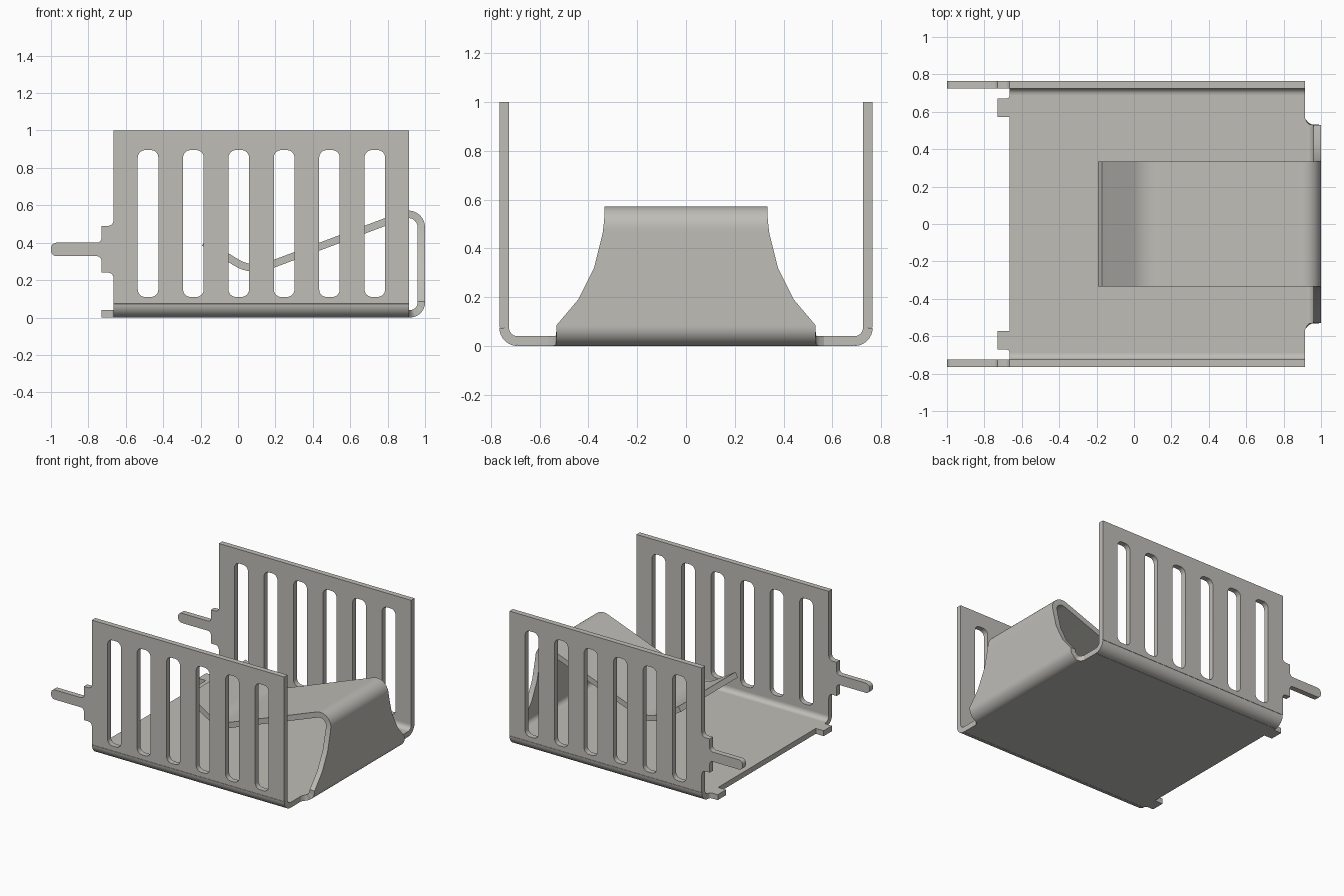
import bpy, bmesh, math
from mathutils import Vector, Matrix

if "Cube" in bpy.data.objects:
    bpy.data.objects.remove(bpy.data.objects["Cube"])

T = 0.04                       # sheet thickness
X0, X1 = -0.665, 0.915         # channel ends
WALL_Y = 0.745                 # mid plane of the side walls

steel = bpy.data.materials.new("plain steel")
steel.use_nodes = True
COLOR = (0.52, 0.51, 0.475, 1)
steel.diffuse_color = COLOR
steel.node_tree.nodes["Principled BSDF"].inputs["Base Color"].default_value = COLOR


def rounded(points, closed=True, steps=8):
    """Turn (a, b, radius) corners into a polyline with filleted corners."""
    out, n = [], len(points)
    for i, (a, b, r) in enumerate(points):
        p = Vector((a, b))
        if r == 0 or (not closed and i in (0, n - 1)):
            out.append(p)
            continue
        d0 = (Vector(points[i - 1][:2]) - p).normalized()
        d1 = (Vector(points[(i + 1) % n][:2]) - p).normalized()
        half = d0.angle(d1) / 2
        centre = p + (d0 + d1).normalized() * r / math.sin(half)
        start = p + d0 * r / math.tan(half) - centre
        end = p + d1 * r / math.tan(half) - centre
        sweep = math.atan2(start.x * end.y - start.y * end.x, start.dot(end))
        for k in range(steps + 1):
            out.append(centre + Matrix.Rotation(sweep * k / steps, 2) @ start)
    return [p for i, p in enumerate(out) if i == 0 or (p - out[i - 1]).length > 1e-4]


def finish(name, mesh):
    bm = bmesh.new()
    bm.from_mesh(mesh)
    bmesh.ops.remove_doubles(bm, verts=bm.verts, dist=1e-5)
    bmesh.ops.recalc_face_normals(bm, faces=bm.faces)
    bm.to_mesh(mesh)
    bm.free()
    mesh.materials.clear()
    mesh.materials.append(steel)
    ob = bpy.data.objects.new(name, mesh)
    bpy.context.collection.objects.link(ob)
    bpy.ops.object.select_all(action='DESELECT')
    ob.select_set(True)
    bpy.context.view_layer.objects.active = ob
    bpy.ops.object.shade_smooth_by_angle(angle=math.radians(35))
    return ob


def plate(name, loops, matrix):
    """Flat sheet from an outline followed by hole loops."""
    cu = bpy.data.curves.new(name, 'CURVE')
    cu.dimensions, cu.fill_mode, cu.extrude = '2D', 'BOTH', T / 2
    for loop in loops:
        sp = cu.splines.new('POLY')
        sp.points.add(len(loop) - 1)
        for q, p in zip(sp.points, loop):
            q.co = (p.x, p.y, 0, 1)
        sp.use_cyclic_u = True
    tmp = bpy.data.objects.new(name + "_outline", cu)
    bpy.context.collection.objects.link(tmp)
    deps = bpy.context.evaluated_depsgraph_get()
    mesh = bpy.data.meshes.new_from_object(tmp.evaluated_get(deps))
    bpy.data.objects.remove(tmp)
    mesh.transform(matrix)
    return finish(name, mesh)


def ribbon(name, path, half_width, place):
    """Bent sheet that follows a path; place(u, z, w) maps into space."""
    bm = bmesh.new()
    rings = []
    for i, p in enumerate(path):
        t = (path[min(i + 1, len(path) - 1)] - path[max(i - 1, 0)]).normalized()
        n = Vector((-t.y, t.x)) * T / 2
        w = half_width(p)
        rings.append([bm.verts.new(place(q.x, q.y, s)) for q, s in
                      ((p + n, -w), (p + n, w), (p - n, w), (p - n, -w))])
    for a, b in zip(rings, rings[1:]):
        for k in range(4):
            bm.faces.new((a[k], a[(k + 1) % 4], b[(k + 1) % 4], b[k]))
    bm.faces.new(rings[0])
    bm.faces.new(rings[-1])
    mesh = bpy.data.meshes.new(name)
    bm.to_mesh(mesh)
    bm.free()
    return finish(name, mesh)


def lookup(table, v):
    """Piecewise linear value from a short table."""
    for (a, fa), (b, fb) in zip(table, table[1:]):
        if v <= b:
            return fa + (fb - fa) * max(0, v - a) / (b - a)
    return table[-1][1]


# Side walls with six slots, a stepped tab and a locating pin
wall = [rounded([
    (X0, 0.075, 0), (X1, 0.075, 0), (X1, 1, 0), (X0, 1, 0),
    (X0, 0.49, 0.03), (-0.73, 0.49, 0), (-0.73, 0.4, 0.025),
    (-1, 0.4, 0.03), (-1, 0.328, 0.03), (-0.73, 0.328, 0.025),
    (-0.73, 0.24, 0), (X0, 0.24, 0.03)])]
for i in range(6):
    c = -0.481 + i * 0.2425
    a, b = c - 0.055, c + 0.055
    wall.append(rounded([(a, 0.11, 0.04), (b, 0.11, 0.04),
                         (b, 0.895, 0.04), (a, 0.895, 0.04)]))

bend = rounded([(0.69, 0.02, 0), (WALL_Y, 0.02, 0.055), (WALL_Y, 0.075, 0)], closed=False)
mid, half_len = (X0 + X1) / 2, (X1 - X0) / 2
for side, s in (("left", 1), ("right", -1)):
    tag = "back" if s > 0 else "front"
    plate(tag + "_wall", wall,
          Matrix.Translation((0, s * WALL_Y, 0)) @ Matrix.Rotation(math.pi / 2, 4, 'X'))
    ribbon(tag + "_bend", bend, lambda p: half_len,
           lambda u, z, w, s=s: (mid + w, s * u, z))

# Floor with two small end tabs
floor = [(X1, -0.69, 0), (X1, 0.69, 0), (X0, 0.69, 0), (X0, 0.67, 0.019),
         (-0.73, 0.67, 0), (-0.73, 0.573, 0), (X0, 0.573, 0)]
floor += [(x, -y, r) for x, y, r in reversed(floor[2:])]
plate("floor", [rounded(floor)], Matrix.Translation((0, 0, T / 2)))

# Spring tongue: rises from the floor edge, tapers, folds over and dips
spring = rounded([
    (X1, 0.02, 0), (0.98, 0.02, 0.06), (0.98, 0.086, 0), (0.98, 0.19, 0),
    (0.98, 0.32, 0), (0.98, 0.46, 0), (0.98, 0.583, 0.07),
    (0.073, 0.243, 0.2), (-0.182, 0.401, 0)], closed=False, steps=12)
root = [(0.915, 0.565), (0.925, 0.547), (0.94, 0.533)]
taper = [(0.086, 0.53), (0.19, 0.442), (0.32, 0.377), (0.46, 0.342), (0.51, 0.335)]


def spring_width(p):
    if p.x < 0.9 and p.y > 0.2:
        return 0.335
    return lookup(root, p.x) if p.y < 0.05 else lookup(taper, p.y)


ribbon("spring_tongue", spring, spring_width, lambda u, z, w: (u, w, z))
